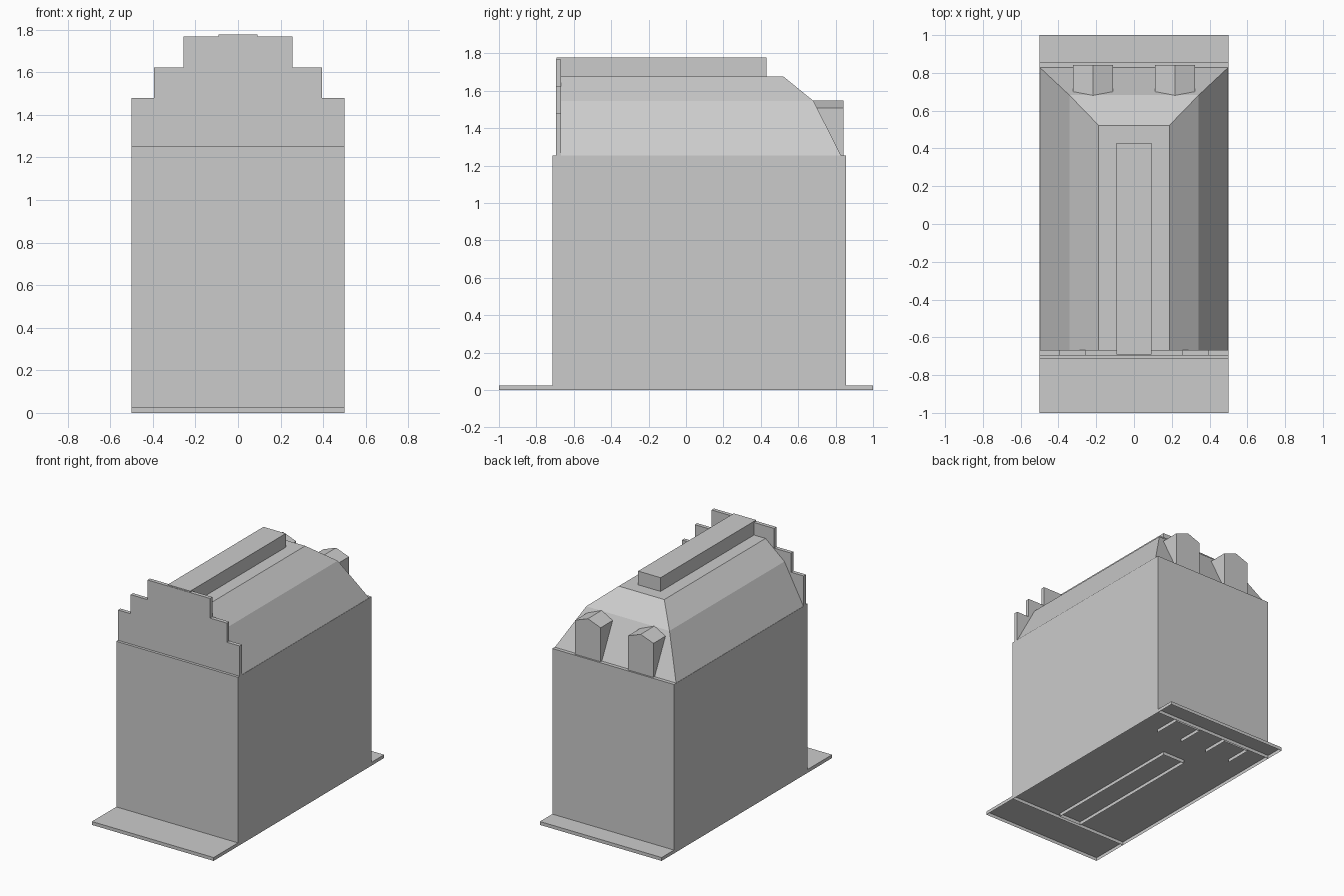
import bpy
import bmesh

cube = bpy.data.objects.get("Cube")
if cube:
    bpy.data.objects.remove(cube, do_unlink=True)

# Single plain grey for the whole building
GREY = (0.6, 0.6, 0.6, 1.0)
grey = bpy.data.materials.new("plain_grey")
grey.use_nodes = True
grey.diffuse_color = GREY
grey.node_tree.nodes["Principled BSDF"].inputs["Base Color"].default_value = GREY


def finish(name, bm):
    bmesh.ops.recalc_face_normals(bm, faces=bm.faces)
    mesh = bpy.data.meshes.new(name)
    bm.to_mesh(mesh)
    bm.free()
    mesh.materials.append(grey)
    obj = bpy.data.objects.new(name, mesh)
    bpy.context.collection.objects.link(obj)
    return obj


def prism(name, profile, y0, y1, open_bottom=True, open_front=False):
    """Extrude an (x, z) outline from y0 to y1, optionally as an open shell."""
    bm = bmesh.new()
    face = bm.faces.new([bm.verts.new((x, y0, z)) for x, z in profile])
    out = bmesh.ops.extrude_face_region(bm, geom=[face], use_keep_orig=True)
    moved = [v for v in out["geom"] if isinstance(v, bmesh.types.BMVert)]
    bmesh.ops.translate(bm, vec=(0, y1 - y0, 0), verts=moved)
    bmesh.ops.recalc_face_normals(bm, faces=bm.faces)
    drop = [f for f in bm.faces if (open_bottom and f.normal.z < -0.9)
            or (open_front and f.normal.y < -0.9)]
    bmesh.ops.delete(bm, geom=drop, context='FACES')
    return finish(name, bm)


def block(name, half_width, y0, y1, top):
    w = half_width
    return prism(name, [(-w, 0), (w, 0), (w, top), (-w, top)], y0, y1)


# Ground slab, main walls and the long raised ridge, all open underneath
block("ground_slab", 0.5, -1, 1, 0.025)
block("main_walls", 0.5, -0.715, 0.855, 1.255)
block("ridge_box", 0.092, -0.692, 0.43, 1.777)

# Mansard roof: upright at the front, hipped at the back
roof = bmesh.new()
rings = []
for w, back, z in [(0.498, 0.828, 1.255), (0.342, 0.682, 1.545), (0.187, 0.522, 1.675)]:
    rings.append([roof.verts.new(p) for p in
                  [(-w, -0.667, z), (w, -0.667, z), (w, back, z), (-w, back, z)]])
for low, high in zip(rings, rings[1:]):
    for i in range(4):
        j = (i + 1) % 4
        roof.faces.new((low[i], low[j], high[j], high[i]))
roof.faces.new(rings[-1])
finish("mansard_roof", roof)

# Stepped parapet on the front
steps = [(0.5, 1.255), (0.5, 1.48), (0.395, 1.48), (0.395, 1.622),
         (0.257, 1.622), (0.257, 1.768)]
outline = steps + [(-x, z) for x, z in reversed(steps)]
prism("stepped_parapet", outline, -0.695, -0.667, open_bottom=False)

# Two gabled dormers at the back
for side, cx in (("right", -0.217), ("left", 0.217)):
    a, b = cx - 0.105, cx + 0.105
    prism(side + "_dormer", [(a, 0), (b, 0), (b, 1.508), (cx, 1.547), (a, 1.508)],
          0.64, 0.842, open_front=True)
